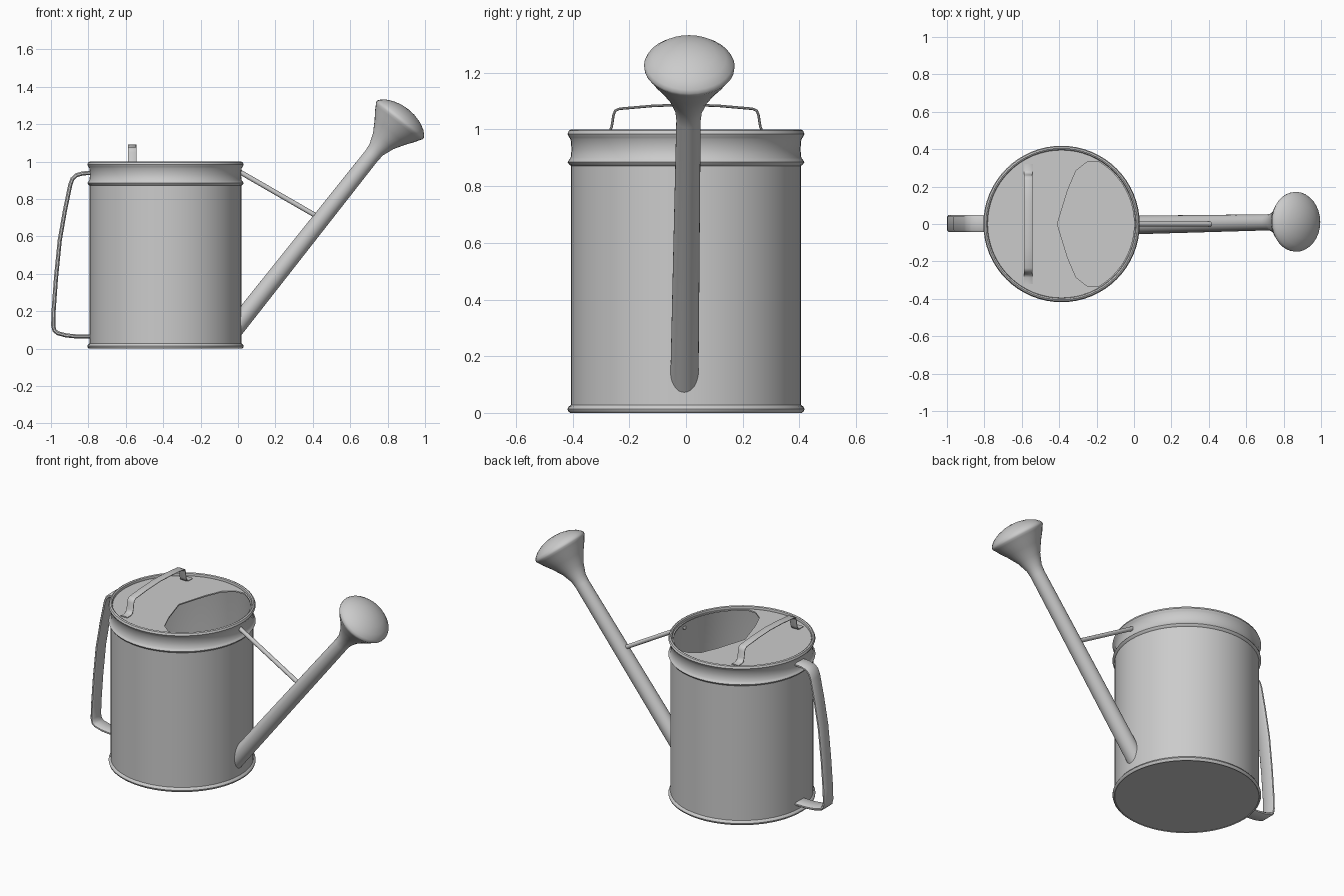
import bpy, bmesh
from math import sin, cos, pi, radians, sqrt, asin
from mathutils import Vector

if "Cube" in bpy.data.objects:
    bpy.data.objects.remove(bpy.data.objects["Cube"])

CX = -0.3875  # body axis


def finish(name, bm, angle=40):
    bmesh.ops.remove_doubles(bm, verts=bm.verts, dist=1e-5)
    bmesh.ops.recalc_face_normals(bm, faces=bm.faces)
    me = bpy.data.meshes.new(name)
    bm.to_mesh(me)
    bm.free()
    ob = bpy.data.objects.new(name, me)
    bpy.context.collection.objects.link(ob)
    bpy.ops.object.select_all(action='DESELECT')
    ob.select_set(True)
    bpy.context.view_layer.objects.active = ob
    bpy.ops.object.shade_smooth_by_angle(angle=radians(angle))
    return ob


def bridge(bm, rings):
    for a, b in zip(rings, rings[1:]):
        n = len(a)
        for i in range(n):
            bm.faces.new((a[i], a[(i + 1) % n], b[(i + 1) % n], b[i]))


def lathe(profile, origin, axis, n):
    """Revolve (radius, height) points about an axis."""
    bm = bmesh.new()
    q = Vector((0, 0, 1)).rotation_difference(Vector(axis))
    rings = [[bm.verts.new(Vector(origin) + q @ Vector((r * cos(2 * pi * i / n), r * sin(2 * pi * i / n), h)))
              for i in range(n)] for r, h in profile]
    bridge(bm, rings)
    return bm


def strap(name, pts, side, width, thick):
    """Sweep a rounded flat section along a planar path."""
    bm = bmesh.new()
    pts = [Vector(p) for p in pts]
    side = Vector(side)
    w, t = width / 2, thick / 2
    section = [(-w, -t * .4), (-w * .8, -t), (w * .8, -t), (w, -t * .4),
               (w, t * .4), (w * .8, t), (-w * .8, t), (-w, t * .4)]
    rings = []
    for i, p in enumerate(pts):
        tan = (pts[min(i + 1, len(pts) - 1)] - pts[max(i - 1, 0)]).normalized()
        nor = tan.cross(side)
        rings.append([bm.verts.new(p + side * a + nor * b) for a, b in section])
    bridge(bm, rings)
    bm.faces.new(rings[0])
    bm.faces.new(rings[-1])
    return finish(name, bm, 50)


# Hollow body with beaded rims and floor
body = [(0, .004), (.405, .004), (.408, 0), (.416, .006), (.418, .014), (.414, .022), (.406, .028),
        (.406, .872), (.412, .876), (.418, .885), (.412, .894), (.407, .90), (.404, .93), (.407, .965),
        (.412, .972), (.418, .984), (.413, .996), (.405, 1.0), (.398, .996), (.395, .985),
        (.400, .97), (.400, .012), (0, .012)]
finish("body", lathe(body, (CX, 0, 0), (0, 0, 1), 64))

# Recessed lid plate with the filling opening
R = .388
end = asin(.335 / R)
arc = [(CX + R * cos(end * k / 10), R * sin(end * k / 10)) for k in range(-10, 11)]
left = [(-.25, .332), (-.31, .285), (-.355, .18), (-.41, 0), (-.355, -.18), (-.31, -.285), (-.25, -.332)]
outer = [(CX + .4 * cos(2 * pi * i / 64), .4 * sin(2 * pi * i / 64)) for i in range(64)]
cu = bpy.data.curves.new("lid", 'CURVE')
cu.dimensions = '2D'
cu.fill_mode = 'BOTH'
cu.extrude = .004
for loop in (outer, arc + left):
    sp = cu.splines.new('POLY')
    sp.points.add(len(loop) - 1)
    for pt, (x, y) in zip(sp.points, loop):
        pt.co = (x, y, 0, 1)
    sp.use_cyclic_u = True
lid = bpy.data.objects.new("lid", cu)
lid.location.z = .978
bpy.context.collection.objects.link(lid)

# Spout and domed rose, trimmed where it meets the body
axis = Vector((.705, .014, .89)).normalized()
spout = [(.05, 0), (.043, 1.2), (.047, 1.24), (.07, 1.3), (.107, 1.36), (.136, 1.4), (.15, 1.424),
         (.159, 1.436), (.16, 1.446), (.154, 1.458), (.13, 1.48), (.09, 1.5), (.045, 1.512), (0, 1.516)]
bm = lathe(spout, (-.03, -.006, .092), axis, 32)
bmesh.ops.bisect_plane(bm, geom=bm.verts[:] + bm.edges[:] + bm.faces[:], plane_co=(.01, 0, 0),
                       plane_no=(1, 0, 0), clear_inner=True)
finish("spout", bm)

# Brace between body and spout
a, b = Vector((.01, 0, .945)), Vector((.425, 0, .706))
finish("spout_brace", lathe([(0, 0), (.013, 0), (.013, (b - a).length), (0, (b - a).length)], a, b - a, 12))

# Rear carrying handle
rear = [(-.785, .94), (-.83, .937), (-.865, .927), (-.885, .908), (-.897, .875), (-.925, .74), (-.953, .58),
        (-.973, .38), (-.986, .2), (-.988, .125), (-.982, .098), (-.965, .083), (-.92, .071), (-.87, .066), (-.785, .066)]
strap("rear_handle", [(x, .003, z) for x, z in rear], (0, 1, 0), .09, .022)

# Top lifting handle, mirrored about the middle
half = [(.322, .984), (.285, .985), (.27, .992), (.262, 1.01), (.256, 1.05), (.25, 1.066), (.235, 1.073), (.12, 1.083)]
top = half + [(0, 1.088)] + [(-y, z) for y, z in reversed(half)]
strap("top_handle", [(-.565, y, z) for y, z in top], (1, 0, 0), .046, .009)
